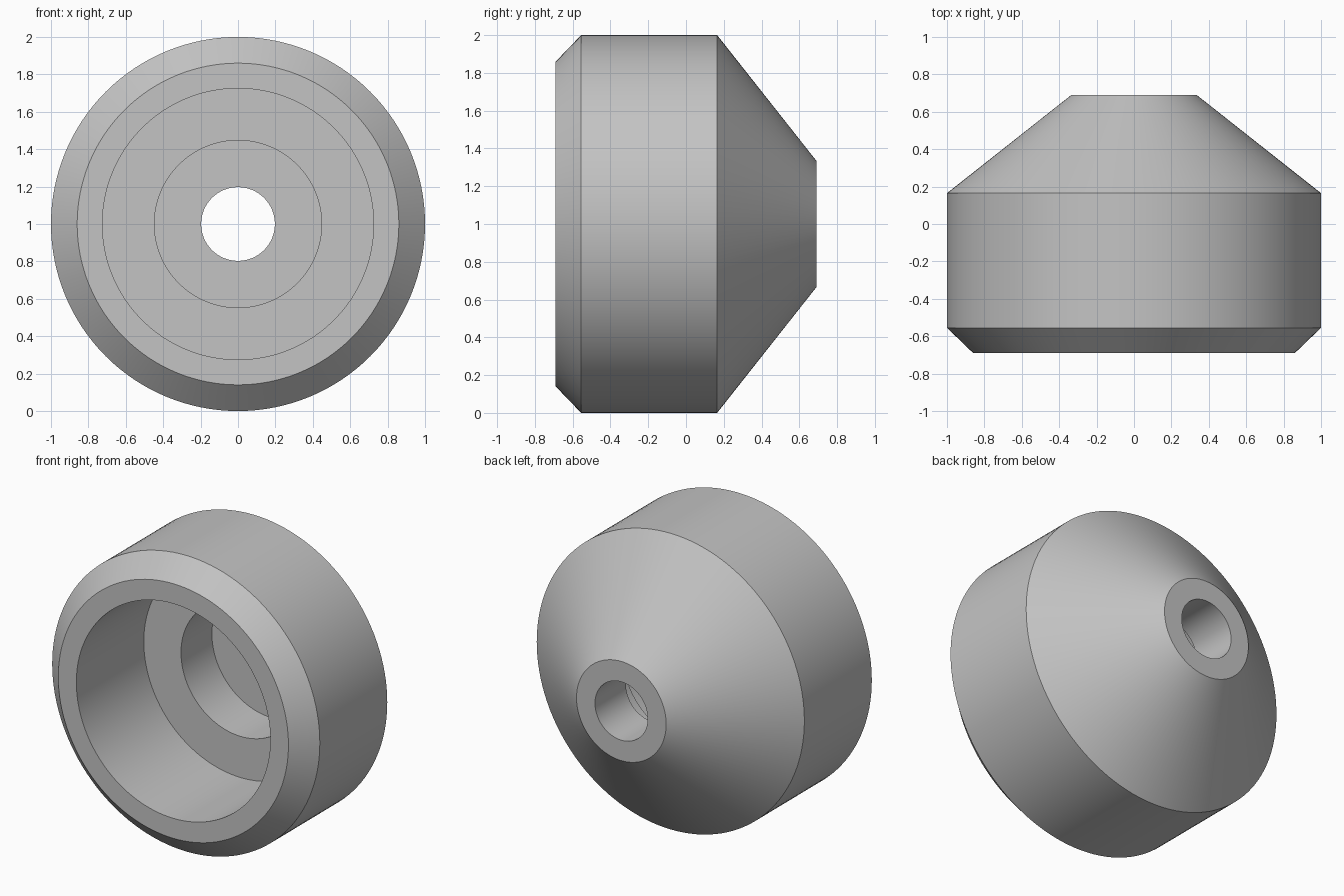
import bpy
import bmesh
import math
from mathutils import Vector

SEGMENTS = 128

cube = bpy.data.objects.get("Cube")
if cube:
    bpy.data.objects.remove(cube, do_unlink=True)

# Plain grey material
grey = bpy.data.materials.new("plain grey")
grey.use_nodes = True
colour = (0.55, 0.55, 0.55, 1)
grey.diffuse_color = colour
grey.node_tree.nodes["Principled BSDF"].inputs["Base Color"].default_value = colour

# Closed cross-section as (radius, y)
outer = [(0.86, -0.69), (1.0, -0.555), (1.0, 0.165), (0.335, 0.69)]
bore = [(0.197, 0.69), (0.197, 0.36)]
recesses = [(0.447, 0.36), (0.447, 0.03), (0.725, 0.03), (0.725, -0.69)]
profile = outer + bore + recesses

# Turn the section about the front-to-back axis
bm = bmesh.new()
verts = [bm.verts.new((r, y, 1)) for r, y in profile]
edges = [bm.edges.new((a, b)) for a, b in zip(verts, verts[1:] + verts[:1])]
bmesh.ops.spin(bm, geom=verts + edges, cent=Vector((0, 0, 1)), axis=Vector((0, 1, 0)),
               angle=math.tau, steps=SEGMENTS, use_merge=False, use_duplicate=False)
bmesh.ops.remove_doubles(bm, verts=bm.verts, dist=0.0005)
bmesh.ops.recalc_face_normals(bm, faces=bm.faces)

mesh = bpy.data.meshes.new("stepped_cone_bushing")
bm.to_mesh(mesh)
bm.free()
mesh.materials.append(grey)

bushing = bpy.data.objects.new("stepped_cone_bushing", mesh)
bpy.context.collection.objects.link(bushing)

# Smooth round walls, crisp rims
bpy.ops.object.select_all(action="DESELECT")
bushing.select_set(True)
bpy.context.view_layer.objects.active = bushing
bpy.ops.object.shade_smooth_by_angle(angle=math.radians(30))
